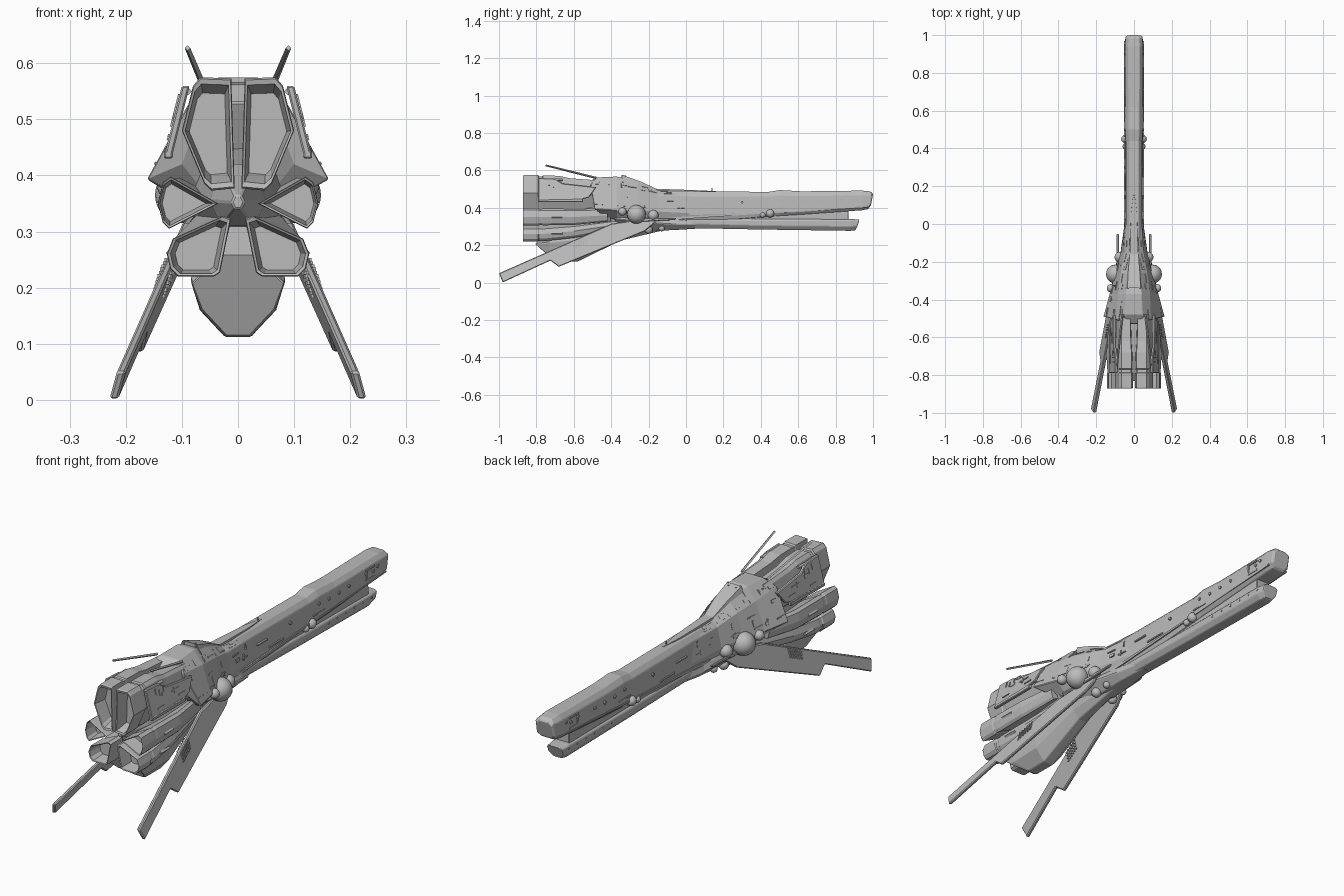
import bpy, bmesh, math, random
from mathutils import Vector, Matrix

random.seed(4)
grey = bpy.data.materials.new("hull grey")
grey.diffuse_color = (0.5, 0.5, 0.5, 1)


def finish(name, bm, mirror=False, smooth=False, bevel=0):
    bmesh.ops.recalc_face_normals(bm, faces=bm.faces)
    for f in bm.faces:
        f.smooth = smooth
    me = bpy.data.meshes.new(name)
    bm.to_mesh(me)
    bm.free()
    me.materials.append(grey)
    ob = bpy.data.objects.new(name, me)
    bpy.context.collection.objects.link(ob)
    if bevel:
        b = ob.modifiers.new("bevel", 'BEVEL')
        b.width, b.segments, b.limit_method = bevel, 1, 'ANGLE'
    if mirror:
        ob.modifiers.new("mirror", 'MIRROR')
    return ob


def skin(rings):
    """Closed rings of points joined into a capped tube."""
    bm = bmesh.new()
    vs = [[bm.verts.new(p) for p in r] for r in rings]
    n = len(vs[0])
    for a, b in zip(vs, vs[1:]):
        for i in range(n):
            j = (i + 1) % n
            bm.faces.new((a[i], a[j], b[j], b[i]))
    bm.faces.new(vs[0])
    bm.faces.new(vs[-1])
    return bm


def loft(name, sections, bevel=0.003):
    """Sections are (y, half profile from top to bottom); points are (x, z[, y offset])."""
    rings = []
    for y, half in sections:
        right = [(p[0], y + (p[2] if len(p) > 2 else 0), p[1]) for p in half]
        rings.append(right + [(-x, yy, z) for x, yy, z in reversed(right)])
    return finish(name, skin(rings), bevel=bevel)


def petal(name, poly, stations):
    """Engine housing with a hollow nozzle; stations are (y, scale, dx, dz)."""
    cx = sum(p[0] for p in poly) / len(poly)
    cz = sum(p[1] for p in poly) / len(poly)
    rings = [[(cx + (x - cx) * s + dx, y, cz + (z - cz) * s + dz) for x, z in poly]
             for y, s, dx, dz in stations]
    return finish(name, skin(rings), mirror=True)


def plate(name, poly, xf, t, bevel=0.003):
    """Thin slab with a side outline (y, z), lying on x = xf(y, z)."""
    rings = [[(xf(y, z) + d, y, z) for y, z in poly] for d in (-t / 2, t / 2)]
    return finish(name, skin(rings), mirror=True, bevel=bevel)


def rod(name, a, b, r, sides=6, r2=None, mirror=True):
    a, b = Vector(a), Vector(b)
    bm = bmesh.new()
    m = Matrix.Translation((a + b) / 2) @ (b - a).to_track_quat('Z', 'Y').to_matrix().to_4x4()
    bmesh.ops.create_cone(bm, cap_ends=True, segments=sides, radius1=r,
                          radius2=r if r2 is None else r2, depth=(b - a).length, matrix=m)
    return finish(name, bm, mirror)


def ball(name, c, r):
    bm = bmesh.new()
    bmesh.ops.create_uvsphere(bm, u_segments=20, v_segments=12, radius=r,
                              matrix=Matrix.Translation(c))
    return finish(name, bm, True, True)


def box(bm, m, size):
    bmesh.ops.create_cube(bm, size=1, matrix=m @ Matrix.Diagonal((*size, 1)))


def detail(name, ob, count, low=0.0):
    """Small raised strips scattered over the right-hand faces of a part."""
    bm = bmesh.new()
    faces = [f for f in ob.data.polygons if f.normal.x > 0.3 and f.area > 0.002
             and abs(f.normal.y) < 0.6 and f.center.z > low]
    for i in range(count):
        f = faces[i % len(faces)]
        vs = [ob.data.vertices[k].co for k in f.vertices]
        p = f.center + (random.choice(vs) - f.center) * random.uniform(0.2, 0.65)
        n = f.normal
        along = (Vector((0, 1, 0)) - n * n.y).normalized()
        m = Matrix((along, n.cross(along), n)).transposed().to_4x4()
        m.translation = p
        box(bm, m, random.choice(((0.045, 0.005, 0.006), (0.006, 0.025, 0.006),
                                  (0.025, 0.014, 0.005))))
    finish(name, bm, True)


# Long bow, upper and lower beams
loft("upper_bow", [
    (-0.25, [(.025, .49), (.05, .46), (.06, .37), (.03, .31)]),
    (0.0, [(.025, .489), (.043, .465), (.046, .36), (.035, .315)]),
    (0.44, [(.025, .485), (.043, .462), (.048, .375), (.036, .352)]),
    (0.50, [(.028, .495), (.046, .468), (.05, .375), (.036, .357)]),
    (0.62, [(.028, .488), (.046, .465), (.05, .38), (.036, .364)]),
    (0.94, [(.03, .492), (.047, .47), (.05, .405), (.036, .387)]),
    (0.985, [(.026, .488), (.045, .47, .01), (.046, .41, -.002), (.032, .392, -.015)]),
    (1.0, [(.02, .475), (.036, .462, -.002), (.036, .415, -.011), (.024, .4, -.02)])])
loft("lower_bow", [
    (-0.28, [(.03, .36), (.05, .35), (.05, .315), (.025, .285)]),
    (0.0, [(.03, .35), (.042, .335), (.042, .315), (.025, .292)]),
    (0.4, [(.03, .345), (.042, .333), (.042, .305), (.025, .284)]),
    (0.88, [(.03, .34), (.042, .332), (.042, .3), (.025, .277)]),
    (0.925, [(.024, .338), (.036, .33, .003), (.036, .303, -.008), (.02, .28, -.02)])])
loft("bow_core", [(y, [(.03, .40), (.034, .37), (.034, .34), (.03, .32)]) for y in (0, .87)])

# Main body flaring to a pointed collar
body = loft("main_body", [
    (0.03, [(.015, .486), (.04, .465), (.046, .37), (.03, .31)]),
    (-0.15, [(.02, .495), (.05, .47), (.07, .38), (.04, .305)]),
    (-0.26, [(.03, .54), (.07, .495), (.1, .385), (.06, .31)]),
    (-0.37, [(.04, .567), (.085, .51), (.13, .385), (.07, .335)]),
    (-0.48, [(.045, .562), (.09, .525, -.03), (.163, .393, -.01), (.08, .35, .05)]),
    (-0.53, [(.04, .53), (.07, .5, .02), (.1, .42, .04), (.06, .37, .08)])])
detail("body_panels", body, 36, 0.39)
loft("dorsal_blade", [
    (-0.34, [(.035, .575), (.045, .55)]), (-0.24, [(.03, .54), (.04, .5)]),
    (-0.16, [(.022, .502), (.024, .47)]), (0.06, [(.015, .494), (.017, .47)]),
    (0.16, [(.003, .489), (.004, .475)])], 0)
loft("belly_fairing", [
    (0.08, [(.03, .33), (.035, .31), (.015, .29)]), (-0.05, [(.05, .34), (.058, .31), (.03, .282)]),
    (-0.2, [(.06, .35), (.08, .32), (.035, .275)]), (-0.38, [(.07, .37), (.09, .34), (.04, .29)])])
plate("bow_rail", [(-.1, .348), (-.1, .335), (.4, .368), (.97, .402), (.97, .408), (.4, .376)],
      lambda y, z: .049, .006, 0)

# Six engine housings around a central core
shell = [(-.81, .72), (-.87, .88), (-.872, .97), (-.865, 1), (-.79, 1), (-.785, .93), (-.77, .93)]
petal("upper_engine", [(.012, .573), (.067, .575), (.08, .56), (.1, .48), (.06, .385),
                       (.047, .373), (.006, .377)],
      [(y, s, 0, 0) for y, s in shell] + [(-.765, .98, 0, 0), (-.68, .96, 0, 0), (-.62, .88, 0, -.005),
                                          (-.45, .8, 0, -.01)])
petal("side_engine", [(.035, .35), (.12, .398), (.134, .388), (.143, .35), (.134, .316), (.123, .305)],
      [(y, s, 0, 0) for y, s in shell] + [(-.765, .97, 0, 0), (-.6, .92, 0, 0), (-.42, .75, -.02, .01)])
petal("lower_engine", [(.0125, .323), (.027, .328), (.116, .2875), (.127, .26), (.121, .234),
                       (.107, .22), (.043, .22), (.032, .227)],
      [(y, s, 0, 0) for y, s in shell] + [(-.765, .97, 0, 0), (-.6, .9, -.01, .015), (-.36, .7, -.03, .05)])
loft("engine_core", [(-.4, [(.06, .46), (.09, .36), (.05, .29)]),
                     (-.7, [(.03, .42), (.05, .355), (.03, .31)]),
                     (-.83, [(.006, .365), (.012, .352), (.006, .34)])])
for i, (z, x) in enumerate(((.55, .089), (.35, .139), (.262, .122))):
    rod("engine_clamp_%d" % i, (x, -.72, z), (x, -.66, z), .007, 4)

# Armour panels beside the upper engines
armour = plate("engine_armour", [(-.79, .56), (-.79, .43), (-.62, .43), (-.52, .455), (-.48, .51),
                                 (-.66, .53), (-.7, .555)], lambda y, z: .093 + (.56 - z) * .25, .014)
detail("armour_strips", armour, 9)
plate("armour_foot", [(-.79, .445), (-.79, .43), (-.55, .43), (-.55, .45)], lambda y, z: .124, .016)

# Ventral keel with slanted stern
keel = loft("keel", [
    (-0.1, [(.012, .32), (.03, .31), (.025, .30), (.012, .285)]),
    (-0.35, [(.03, .35), (.06, .29), (.05, .26), (.02, .225)]),
    (-0.58, [(.035, .33), (.08, .23), (.068, .165), (.024, .1125)]),
    (-0.68, [(.032, .31), (.085, .215, -.05), (.068, .16, -.05), (.023, .1125, 0)]),
    (-0.75, [(.03, .26), (.083, .207, -.06), (.066, .16, -.005), (.022, .114, .06)])])
plate("keel_vent", [(-.72, .15), (-.73, .15), (-.7, .125), (-.69, .125)],
      lambda y, z: .02 + (z - .125) * .5, .008, 0)

# Swept lower wings with a stepped tip
def wing_x(y, z):
    return .16 - .063 * y - .299 * z

plate("wing", [(-1, .05), (-.98, .001), (-.725, .118), (-.68, .085), (-.22, .275), (-.16, .325),
               (-.2, .345), (-.40, .315), (-.71, .178)], wing_x, .016, .004)
plate("wing_prong", [(-.26, .325), (-.06, .335), (-.05, .345), (-.26, .345)], lambda y, z: .086, .012)
bm = bmesh.new()
for i in range(6):
    for j in range(4):
        y, z = -.6 + i * .013, .185 + i * .0056 + j * .012
        box(bm, Matrix.Translation((wing_x(y, z), y, z)), (.024, .007, .007))
finish("wing_grille", bm, True)

# Sensor domes along the body, bow and belly
for i, (x, y, z, r) in enumerate((
        (.098, -.265, .365, .05), (.122, -.34, .38, .022), (.075, -.175, .36, .028),
        (.046, .45, .37, .022), (.046, .41, .362, .015), (.045, -.2, .283, .022),
        (.045, -.13, .29, .016))):
    ball("sensor_dome_%d" % i, (x, y, z), r)

# Portholes and bracket strips on the bow
for i, (y, z) in enumerate(((.57, .435), (.64, .435), (.71, .438), (.83, .445), (.88, .44),
                            (.91, .45), (.3, .43), (.5, .44))):
    rod("porthole_%d" % i, (.04, y, z), (.053, y, z), .007, 8)
for i in range(6):
    y = .58 + i * .06
    rod("lower_porthole_%d" % i, (.035, y, .32), (.044, y, .32), .005, 8)
bm = bmesh.new()
for y, z, ly, lz in ((.86, .46, .06, .006), (.832, .44, .006, .045), (.86, .415, .06, .006),
                     (.5, .40, .08, .006), (.2, .38, .1, .006), (.1, .42, .07, .006)):
    box(bm, Matrix.Translation((.047, y, z)), (.01, ly, lz))
finish("bow_brackets", bm, True)

# Aerials and bridge masts
rod("long_aerial", (.062, -.48, .56), (.09, -.75, .627), .006, 4, .005)
rod("mast", (.03, -.34, .55), (.03, -.34, .575), .005)
rod("short_mast", (.018, -.325, .55), (.018, -.325, .572), .004)
rod("bow_mast", (0, .14, .48), (0, .14, .505), .003, mirror=False)
